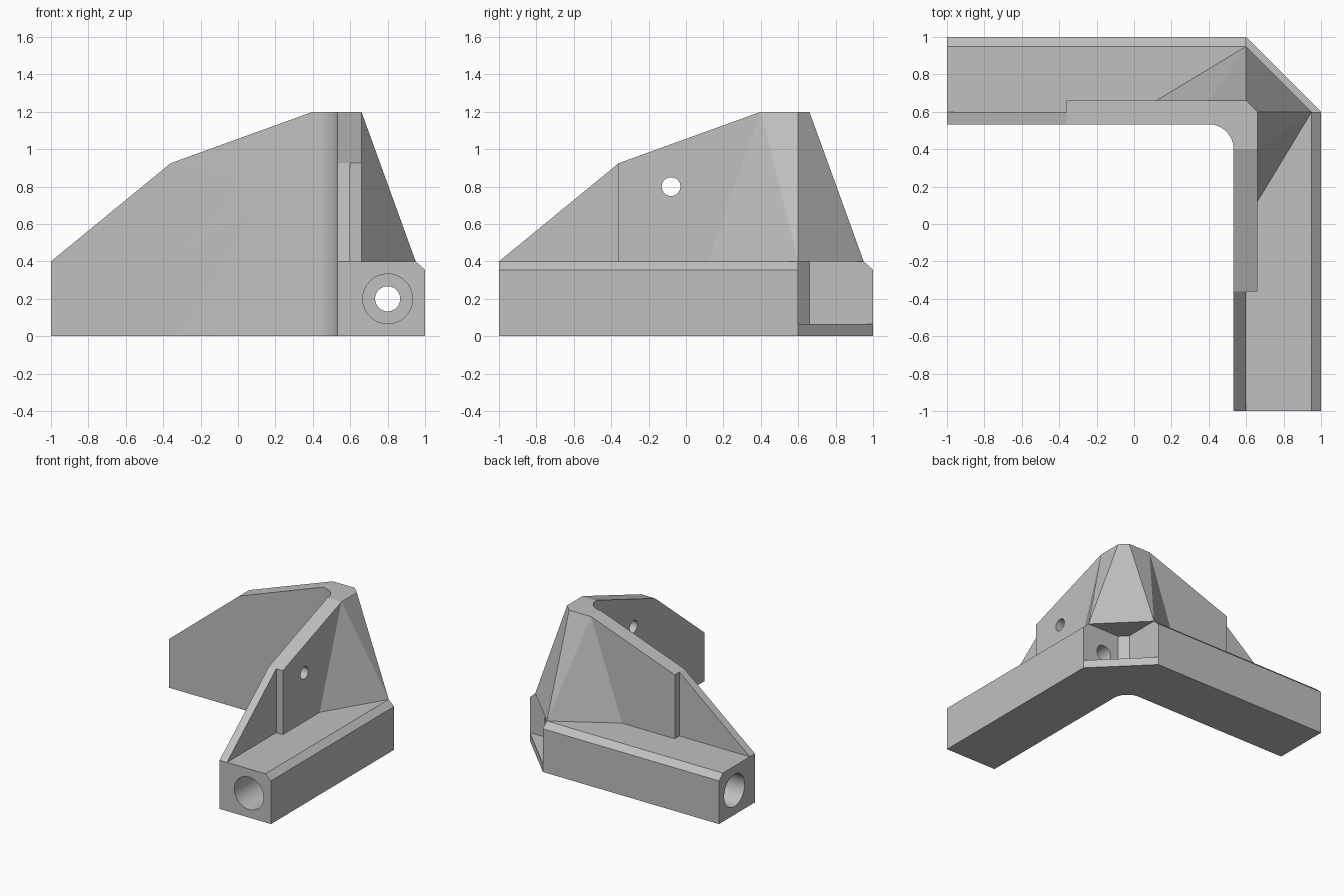
import bpy, bmesh, math

cube = bpy.data.objects.get("Cube")
if cube:
    bpy.data.objects.remove(cube, do_unlink=True)

grey = bpy.data.materials.new("plain grey")
grey.use_nodes = True
grey.diffuse_color = (0.53, 0.53, 0.53, 1)
grey.node_tree.nodes["Principled BSDF"].inputs["Base Color"].default_value = (0.53, 0.53, 0.53, 1)

INNER, THIN, THICK = 0.533, 0.6, 0.66    # wall faces
ARM, TOP, FLOOR = 0.4, 1.2, 0.065        # heights
RIM = 0.95                               # start of the arm chamfer
parts, cutters = [], []


def finish(bm, name):
    bmesh.ops.recalc_face_normals(bm, faces=bm.faces)
    mesh = bpy.data.meshes.new(name)
    bm.to_mesh(mesh)
    bm.free()
    mesh.materials.append(grey)
    obj = bpy.data.objects.new(name, mesh)
    bpy.context.collection.objects.link(obj)
    return obj


def place(u, v, w, axis):
    """Put a profile point (u, v) at distance w along the axis."""
    return {"x": (w, u, v), "y": (u, w, v), "z": (u, v, w)}[axis]


def prism(name, profile, axis, lo, hi):
    bm = bmesh.new()
    face = bm.faces.new([bm.verts.new(place(u, v, lo, axis)) for u, v in profile])
    new = bmesh.ops.extrude_face_region(bm, geom=[face])["geom"]
    bmesh.ops.translate(bm, vec=place(0, 0, hi - lo, axis),
                        verts=[g for g in new if isinstance(g, bmesh.types.BMVert)])
    return finish(bm, name)


def hull(name, points):
    bm = bmesh.new()
    verts = [bm.verts.new(p) for p in points]
    bmesh.ops.convex_hull(bm, input=verts)
    return finish(bm, name)


def circle(cu, cv, r, n=48):
    return [(cu + r * math.cos(2 * math.pi * i / n),
             cv + r * math.sin(2 * math.pi * i / n)) for i in range(n)]


def both(objs, group):
    """Keep a part and its copy with x and y swapped."""
    for obj in objs:
        bm = bmesh.new()
        bm.from_mesh(obj.data)
        for v in bm.verts:
            v.co.x, v.co.y = v.co.y, v.co.x
        group += [obj, finish(bm, obj.name + "_back")]


# Corner post with a rounded inner corner
r = INNER - 0.4
fillet = [(0.4 + r * math.cos(a), 0.4 + r * math.sin(a))
          for a in (math.pi / 2 * i / 16 for i in range(17))]
post = prism("corner_bracket", fillet + [(0.4, THICK), (THIN, THICK), (THICK, THIN), (THICK, 0.4)],
             "z", 0, TOP)

# Floor under the open corner pocket, and the sloped cap above it
parts.append(prism("pocket_floor", [(THIN, THIN), (1, THIN), (THIN, 1)], "z", 0, FLOOR))
parts.append(hull("corner_cap", [
    (THIN, THIN, ARM), (RIM, THIN, ARM), (THIN, RIM, ARM),
    (THIN, THIN, TOP), (THICK, THIN, TOP), (THIN, THICK, TOP)]))

# Arms, upright walls and side gussets
both([
    prism("arm", [(INNER, 0), (1, 0), (1, 0.355), (RIM, ARM), (INNER, ARM)], "y", -1, THIN),
    prism("thin_wall", [(-1, 0), (-1, ARM), (-0.36, 0.925), (0.4, TOP), (0.4, 0)],
          "x", INNER, THIN),
    prism("thick_wall", [(-0.36, 0), (-0.36, 0.925), (0.4, TOP), (0.4, 0)],
          "x", INNER, THICK),
    hull("gusset", [(THICK, 0.4, TOP), (THICK, THIN, TOP), (RIM, THIN, ARM),
                    (THICK, 0.12, ARM), (THICK, THIN, ARM)]),
], parts)

# Bolt bores along the arms and screw holes through the walls
both([
    prism("wide_bore", circle(0.8, 0.2, 0.133), "y", -1.1, 0.4),
    prism("bolt_hole", circle(0.8, 0.2, 0.067), "y", 0.3, 0.7),
    prism("screw_hole", circle(-0.08, 0.8, 0.05), "x", 0.4, 0.8),
], cutters)

# Combine everything into one solid
for group, operation in ((parts, "UNION"), (cutters, "DIFFERENCE")):
    for obj in group:
        obj.hide_render = True
        mod = post.modifiers.new(obj.name, "BOOLEAN")
        mod.operation, mod.solver, mod.object = operation, "EXACT", obj
bpy.context.view_layer.update()
graph = bpy.context.evaluated_depsgraph_get()
solid = bpy.data.meshes.new_from_object(post.evaluated_get(graph))
post.modifiers.clear()
post.data = solid
solid.materials.clear()
solid.materials.append(grey)
for poly in solid.polygons:
    poly.material_index = 0
for obj in parts + cutters:
    bpy.data.objects.remove(obj, do_unlink=True)

# Smooth the bores and the inner corner, keep the edges crisp
bpy.ops.object.select_all(action="DESELECT")
post.select_set(True)
bpy.context.view_layer.objects.active = post
bpy.ops.object.shade_smooth_by_angle(angle=math.radians(15))
